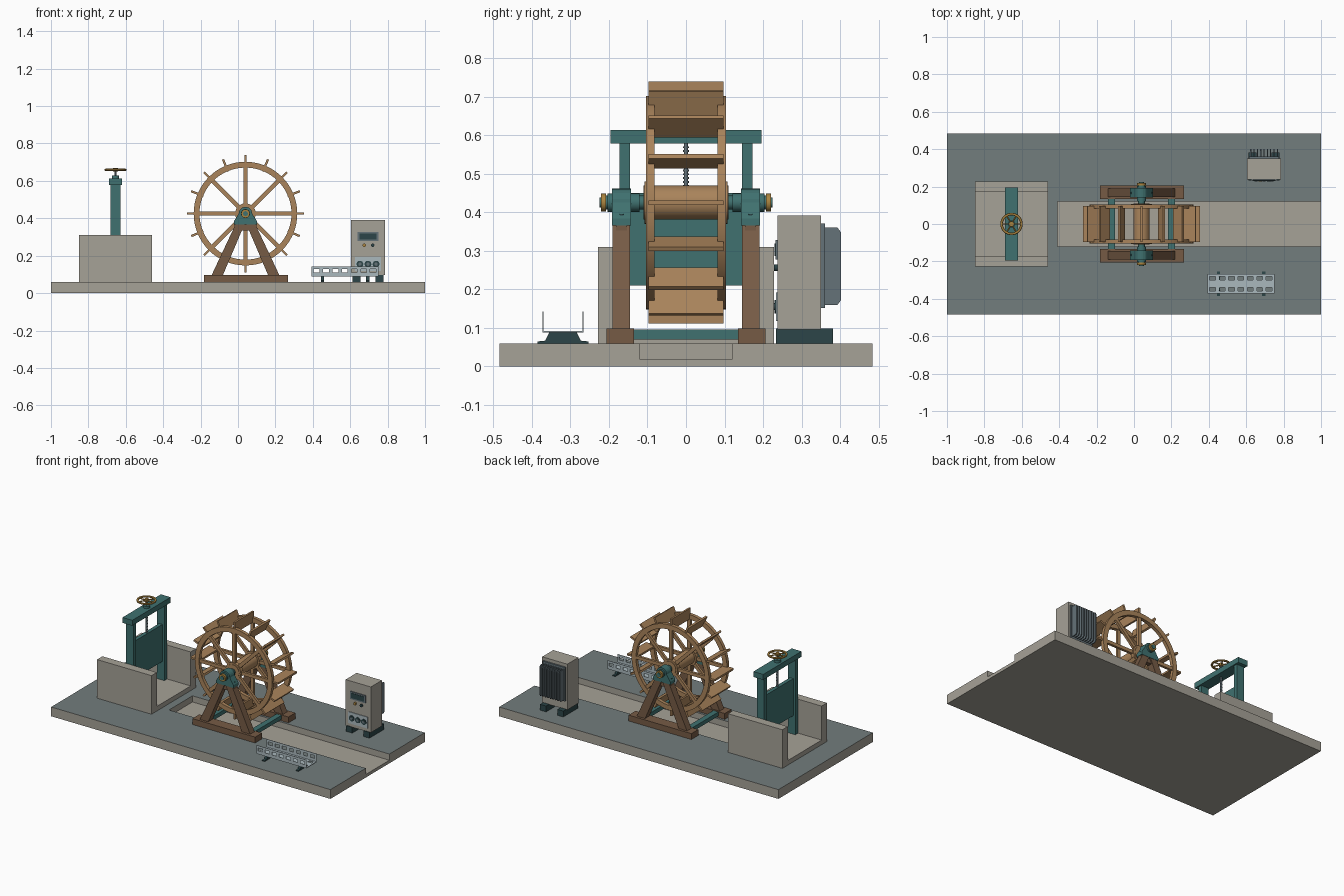
import bpy, bmesh, math
from mathutils import Matrix, Vector

if "Cube" in bpy.data.objects:
    bpy.data.objects.remove(bpy.data.objects["Cube"])


def mat(name, r, g, b):
    m = bpy.data.materials.new(name)
    m.diffuse_color = (r, g, b, 1)
    m.use_nodes = True
    m.node_tree.nodes["Principled BSDF"].inputs["Base Color"].default_value = m.diffuse_color
    return m


CONCRETE = mat("concrete", .38, .36, .31)
DECK = mat("slate_deck", .17, .205, .205)
TEAL = mat("teal_paint", .05, .165, .16)
DARK = mat("dark_rubber", .025, .06, .065)
WOOD = mat("light_wood", .40, .23, .105)
OAK = mat("dark_wood", .18, .105, .06)
BRASS = mat("brass", .40, .23, .05)
STEEL = mat("pale_steel", .40, .48, .51)
IRON = mat("grey_iron", .13, .17, .19)


def obj(name, bm, material):
    bmesh.ops.recalc_face_normals(bm, faces=bm.faces)
    me = bpy.data.meshes.new(name)
    bm.to_mesh(me)
    bm.free()
    me.materials.append(material)
    o = bpy.data.objects.new(name, me)
    bpy.context.collection.objects.link(o)
    return o


def add_box(bm, x0, x1, y0, y1, z0, z1, m=Matrix()):
    s = Matrix.Diagonal((x1 - x0, y1 - y0, z1 - z0, 1))
    t = Matrix.Translation(((x0 + x1) / 2, (y0 + y1) / 2, (z0 + z1) / 2))
    bmesh.ops.create_cube(bm, size=1, matrix=m @ t @ s)


def boxes(name, material, *dims):
    bm = bmesh.new()
    for d in dims:
        add_box(bm, *d)
    return obj(name, bm, material)


def smooth(o):
    bpy.ops.object.select_all(action='DESELECT')
    o.select_set(True)
    bpy.context.view_layer.objects.active = o
    bpy.ops.object.shade_smooth_by_angle(angle=math.radians(40))
    return o


def rod(name, material, a, b, r, seg=24):
    a, b = Vector(a), Vector(b)
    bm = bmesh.new()
    m = Matrix.Translation((a + b) / 2) @ (b - a).to_track_quat('Z', 'Y').to_matrix().to_4x4()
    bmesh.ops.create_cone(bm, cap_ends=True, segments=seg, radius1=r, radius2=r,
                          depth=(b - a).length, matrix=m)
    return smooth(obj(name, bm, material))


def prism(name, material, pts, axis, lo, hi):
    """Extrude a 2D outline along x or y."""
    bm = bmesh.new()
    put = (lambda p, d: (p[0], d, p[1])) if axis == 'y' else (lambda p, d: (d, p[0], p[1]))
    lows = [bm.verts.new(put(p, lo)) for p in pts]
    highs = [bm.verts.new(put(p, hi)) for p in pts]
    bm.faces.new(lows)
    bm.faces.new(highs)
    for i in range(len(pts)):
        j = (i + 1) % len(pts)
        bm.faces.new((lows[i], lows[j], highs[j], highs[i]))
    return obj(name, bm, material)


def lathe(name, material, profile, m, seg=48):
    """Revolve a closed (radius, height) outline."""
    bm = bmesh.new()
    rings = [[bm.verts.new(m @ Vector((r * math.cos(2 * math.pi * k / seg),
                                       r * math.sin(2 * math.pi * k / seg), h)))
              for r, h in profile] for k in range(seg)]
    n = len(profile)
    for k in range(seg):
        a, b = rings[k], rings[(k + 1) % seg]
        for i in range(n):
            bm.faces.new((a[i], b[i], b[(i + 1) % n], a[(i + 1) % n]))
    return smooth(obj(name, bm, material))


# Base slab with tailrace channel
base = boxes("base", CONCRETE, (-1, 1, -.483, .483, 0, .06))
cutter = boxes("channel_cutter", CONCRETE, (-.41, 1.2, -.12, .12, .02, .2))
mod = base.modifiers.new("channel", 'BOOLEAN')
mod.object, mod.operation, mod.solver = cutter, 'DIFFERENCE', 'EXACT'
bpy.context.view_layer.objects.active = base
bpy.ops.object.modifier_apply(modifier="channel")
bpy.data.objects.remove(cutter)
base.data.materials.clear()
base.data.materials.append(CONCRETE)
base.data.materials.append(DECK)
for f in base.data.polygons:
    f.material_index = int(f.normal.z > .9 and f.center.z > .05)

# Flume: U-shaped trough
prism("flume", CONCRETE, [(-.228, .06), (.228, .06), (.228, .31), (.173, .31), (.173, .09),
                          (-.173, .09), (-.173, .31), (-.228, .31)], 'x', -.85, -.46)

# Sluice gate
GX = -.655
boxes("gate_posts", TEAL, *[(GX - .026, GX + .026, min(s * .145, s * .173), max(s * .145, s * .173),
                             .09, .58) for s in (-1, 1)])
boxes("gate_beam", TEAL, (GX - .035, GX + .035, -.196, .196, .578, .613))
boxes("gate_panel", TEAL, (GX - .012, GX + .012, -.145, .145, .21, .45))
rod("gate_screw", IRON, (GX, 0, .44), (GX, 0, .66), .005, 12)
for i in range(12):
    rod("screw_thread", IRON, (GX, 0, .456 + i * .01), (GX, 0, .461 + i * .01), .0075, 12)
rod("gate_nut", TEAL, (GX, 0, .613), (GX, 0, .628), .02)

# Handwheel
lathe("handwheel_rim", BRASS, [(.053 + .007 * math.cos(t * math.pi / 4), .006 * math.sin(t * math.pi / 4))
                               for t in range(8)], Matrix.Translation((GX, 0, .659)))
rod("handwheel_hub", BRASS, (GX, 0, .65), (GX, 0, .668), .013)
for k in range(6):
    a = k * math.pi / 3
    rod("handwheel_spoke", BRASS, (GX, 0, .659),
        (GX + .05 * math.cos(a), .05 * math.sin(a), .659), .004, 8)

# Water wheel
CX, CZ = .04, .425
centre = Matrix.Translation((CX, 0, CZ))
turn = centre @ Matrix.Rotation(math.pi / 2, 4, 'X')
for s in (-1, 1):
    lo, hi = sorted((s * .082, s * .104))
    lathe("wheel_rim", WOOD, [(.246, lo), (.277, lo), (.277, hi), (.246, hi)], turn, 64)
    rod("hub_flange", WOOD, (CX, s * .082, CZ), (CX, s * .107, CZ), .055, 32)
    bm = bmesh.new()
    for k in range(8):
        add_box(bm, .03, .25, min(s * .085, s * .101), max(s * .085, s * .101), -.011, .011,
                centre @ Matrix.Rotation(k * math.pi / 4, 4, 'Y'))
    obj("wheel_spokes", bm, WOOD)
rod("hub_drum", WOOD, (CX, -.11, CZ), (CX, .11, CZ), .044, 32)
bm = bmesh.new()
for k in range(16):
    add_box(bm, .244, .314, -.097, .097, -.006, .006,
            centre @ Matrix.Rotation(k * math.pi / 8, 4, 'Y'))
obj("paddles", bm, WOOD)

# Axle
rod("axle", TEAL, (CX, -.21, CZ), (CX, .21, CZ), .018)
for s in (-1, 1):
    rod("axle_collar", BRASS, (CX, s * .207, CZ), (CX, s * .22, CZ), .023)
    rod("axle_cap", TEAL, (CX, s * .219, CZ), (CX, s * .224, CZ), .013)

# Trestles and bearings on both sides
for s in (-1, 1):
    lo, hi = sorted((s * .135, s * .206))
    boxes("trestle_sill", OAK, (CX - .223, CX + .227, lo, hi, .06, .098))
    lo, hi = sorted((s * .145, s * .19))
    for d in (-1, 1):
        prism("trestle_leg", OAK, [(CX + d * .18, .098), (CX + d * .12, .098),
                                   (CX + d * .005, .368), (CX + d * .053, .368)], 'y', lo, hi)
    boxes("trestle_brace", OAK, (CX - .06, CX + .06, lo + .008, hi - .008, .335, .366))
    lo, hi = sorted((s * .142, s * .192))
    arc = [(CX + .036 * math.cos(math.radians(a)), CZ + .036 * math.sin(math.radians(a)))
           for a in range(0, 181, 15)]
    prism("bearing_block", TEAL, [(CX - .062, .366), (CX + .062, .366), (CX + .062, .384)] + arc
          + [(CX - .062, .384)], 'y', lo, hi)
    rod("bearing_bush", TEAL, (CX, s * .12, CZ), (CX, s * .203, CZ), .024)
    for d in (-1, 1):
        rod("bearing_bolt", DARK, (CX + d * .05, s * .167, .38), (CX + d * .05, s * .167, .396), .008, 6)
boxes("tie_bars", TEAL, *[(x - .018, x + .018, -.137, .137, .07, .096) for x in (-.12, .2)])

# Control cabinet
boxes("cabinet", CONCRETE, (.605, .785, .237, .35, .096, .392))
boxes("cabinet_feet", DARK, (.612, .655, .233, .381, .06, .098), (.735, .778, .233, .381, .06, .098))
boxes("display_frame", IRON, (.64, .75, .232, .238, .278, .328))
boxes("display_screen", DARK, (.649, .741, .23, .234, .287, .319))
for x, m in ((.675, BRASS), (.72, DARK)):
    rod("push_button", m, (x, .238, .256), (x, .228, .256), .009, 16)
boxes("socket_plate", STEEL, (.625, .765, .233, .238, .118, .192))
for x in (.652, .695, .738):
    rod("socket_ring", DARK, (x, .236, .155), (x, .229, .155), .018, 24)
    rod("socket_core", IRON, (x, .23, .155), (x, .227, .155), .009, 16)

# Cooling fins on the cabinet back
boxes("fin_plate", IRON, (.615, .775, .349, .361, .152, .371))
for k in range(9):
    x = .624 + k * .0178
    prism("cooling_fin", IRON, [(.36, .16), (.393, .16), (.402, .172), (.402, .348), (.393, .36),
                                (.36, .36)], 'x', x - .003, x + .003)

# Perforated cable tray
X0, X1, PITCH, SLOT = .392, .75, .0505, .031
starts = [X0 + .012 + k * PITCH for k in range(7)]
edges = [X0] + [e for a in starts for e in (a, a + SLOT)] + [X1]
bridges = list(zip(edges[::2], edges[1::2]))
for s in (-1, 1):
    y0, y1 = sorted((-.319 + s * .050, -.319 + s * .053))
    boxes("tray_side", STEEL, (X0, X1, y0, y1, .088, .11), (X0, X1, y0, y1, .128, .143),
          *[(a, b, y0, y1, .11, .128) for a, b in bridges])
rows = [(-.357, -.339), (-.299, -.281)]
boxes("tray_floor", STEEL, (X0, X1, -.371, -.357, .088, .092), (X0, X1, -.339, -.299, .088, .092),
      (X0, X1, -.281, -.267, .088, .092),
      *[(a, b, y0, y1, .088, .092) for a, b in bridges for y0, y1 in rows])
for x in (.452, .693):
    prism("tray_foot", DARK, [(-.385, .06), (-.253, .06), (-.253, .065), (-.273, .067), (-.283, .088),
                              (-.355, .088), (-.365, .067), (-.385, .065)], 'x', x - .009, x + .009)
